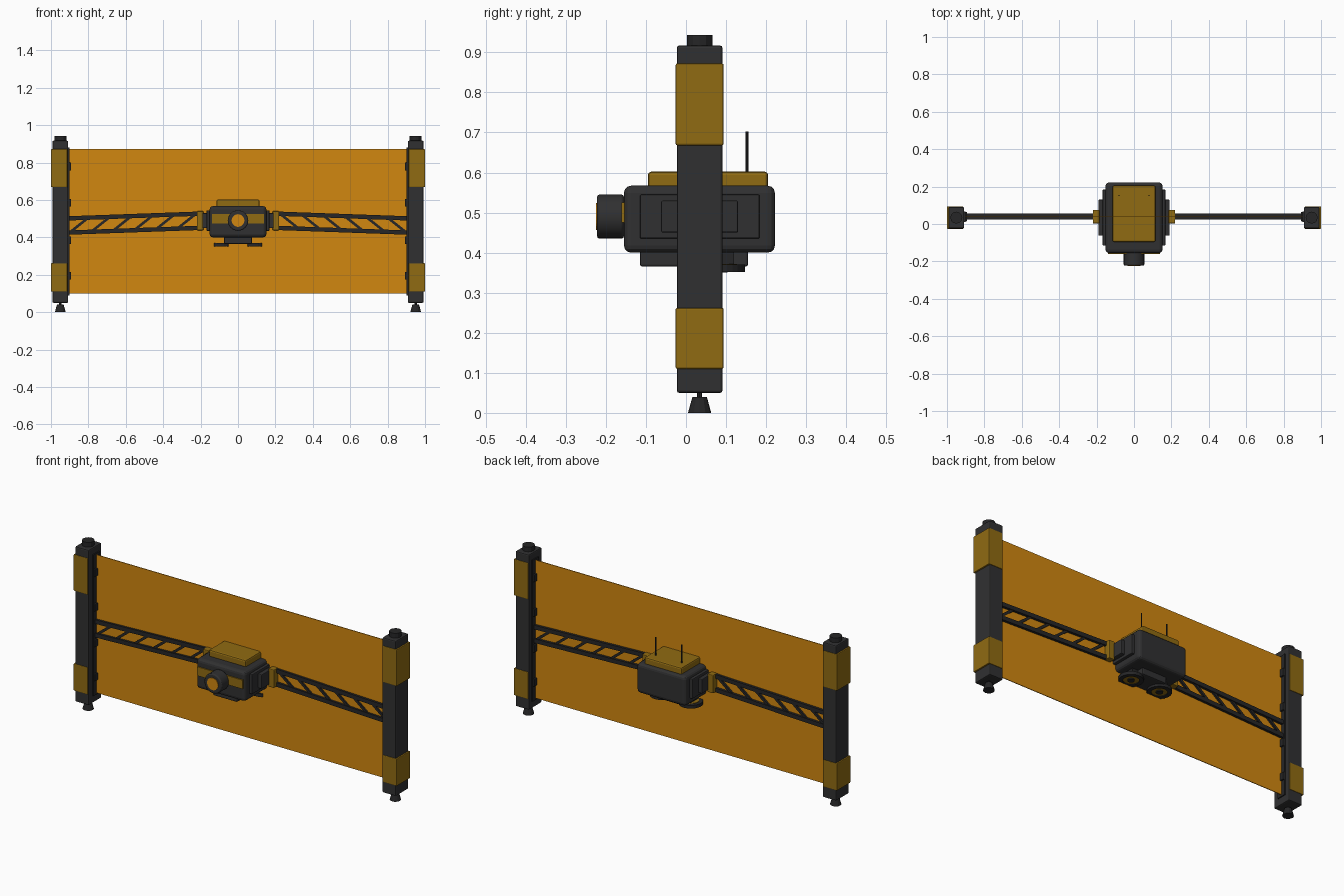
import bpy, bmesh, math
from mathutils import Vector, Matrix

if "Cube" in bpy.data.objects:
    bpy.data.objects.remove(bpy.data.objects["Cube"])


def material(name, rgb):
    m = bpy.data.materials.new(name)
    m.diffuse_color = (*rgb, 1)
    m.use_nodes = True
    m.node_tree.nodes["Principled BSDF"].inputs["Base Color"].default_value = m.diffuse_color
    return m


DARK = material("charcoal", (0.030, 0.030, 0.031))
BLACK = material("dark frame", (0.019, 0.019, 0.020))
GOLD = material("dull gold", (0.28, 0.147, 0.006))
ORANGE = material("orange sheet", (0.64, 0.245, 0.005))


def finish(name, bm, mat, bevel=0.0, segments=2):
    me = bpy.data.meshes.new(name)
    bm.to_mesh(me)
    bm.free()
    ob = bpy.data.objects.new(name, me)
    bpy.context.collection.objects.link(ob)
    me.materials.append(mat)
    if bevel:
        b = ob.modifiers.new("bevel", 'BEVEL')
        b.width, b.segments = bevel, segments
    return ob


def box(name, x, y, z, mat, bevel=0.0, segments=2):
    """Box from (min, max) ranges."""
    bm = bmesh.new()
    bmesh.ops.create_cube(bm, size=1)
    r = [sorted(v) for v in (x, y, z)]
    bmesh.ops.scale(bm, vec=[b - a for a, b in r], verts=bm.verts)
    bmesh.ops.translate(bm, vec=[(a + b) / 2 for a, b in r], verts=bm.verts)
    return finish(name, bm, mat, bevel, segments)


def cone(name, p, q, r1, r2, mat, sides=12, bevel=0.0):
    """Round part from p to q."""
    p, q = Vector(p), Vector(q)
    d = q - p
    m = Matrix.Translation((p + q) / 2) @ d.to_track_quat('Z', 'Y').to_matrix().to_4x4()
    bm = bmesh.new()
    bmesh.ops.create_cone(bm, cap_ends=True, segments=sides, radius1=r1, radius2=r2,
                          depth=d.length, matrix=m)
    return finish(name, bm, mat, bevel)


def beam(name, p, q, h, y, mat):
    """Flat bar in the xz plane of height h, from p to q, between the y values."""
    p, q = Vector((p[0], 0, p[1])), Vector((q[0], 0, q[1]))
    n = (q - p).normalized().cross(Vector((0, 1, 0))) * h / 2
    bm = bmesh.new()
    f = bm.faces.new([bm.verts.new(v + Vector((0, y[0], 0))) for v in (p - n, q - n, q + n, p + n)])
    g = bmesh.ops.extrude_face_region(bm, geom=[f])
    bmesh.ops.translate(bm, vec=(0, y[1] - y[0], 0),
                        verts=[v for v in g['geom'] if isinstance(v, bmesh.types.BMVert)])
    bmesh.ops.recalc_face_normals(bm, faces=bm.faces)
    return finish(name, bm, mat)


def ring(name, c, r_out, r_in, h, mat, sides=24):
    """Flat annulus standing on the z axis through c."""
    bm = bmesh.new()
    prof = [(r_in, -h / 2), (r_out, -h / 2), (r_out, h / 2), (r_in, h / 2)]
    loops = [[bm.verts.new((c[0] + r * math.cos(a), c[1] + r * math.sin(a), c[2] + z)) for r, z in prof]
             for a in (2 * math.pi * i / sides for i in range(sides))]
    for i in range(sides):
        a, b = loops[i], loops[(i + 1) % sides]
        for k in range(4):
            bm.faces.new((a[k], b[k], b[(k + 1) % 4], a[(k + 1) % 4]))
    bmesh.ops.recalc_face_normals(bm, faces=bm.faces)
    return finish(name, bm, mat)


YC = 0.034

# Stretched sheet between the posts
box("sheet", (-0.91, 0.91), (0.037, 0.041), (0.10, 0.872), ORANGE)

# Central body
box("body", (-0.152, 0.152), (-0.155, 0.222), (0.40, 0.567), DARK, 0.018, 3)
box("top_plate", (-0.115, 0.115), (-0.095, 0.205), (0.56, 0.602), GOLD, 0.008)
box("front_band", (-0.14, 0.14), (-0.161, -0.150), (0.475, 0.525), GOLD)
box("belly_tray", (-0.075, 0.075), (-0.115, 0.155), (0.365, 0.405), DARK, 0.006)

# Camera lens
barrel = cone("lens_barrel", (0, -0.155, 0.49), (0, -0.222, 0.49), 0.055, 0.055, DARK, 24, 0.006)
cone("lens_glass", (0, -0.215, 0.49), (0, -0.225, 0.49), 0.034, 0.034, ORANGE, 24)

for s, side in ((-1, "left"), (1, "right")):
    # Body side panels, arm hub and clamp
    box(side + "_side_panel", (s * 0.14, s * 0.168), (-0.115, 0.184), (0.435, 0.545), DARK, 0.004)
    box(side + "_arm_hub", (s * 0.16, s * 0.19), (-0.062, 0.13), (0.45, 0.53), DARK, 0.004)
    box(side + "_clamp", (s * 0.185, s * 0.22), (0.003, 0.075), (0.438, 0.54), GOLD, 0.004)

    # Antennas
    cone(side + "_antenna", (s * 0.08, 0.152, 0.59), (s * 0.08, 0.152, 0.703), 0.0035, 0.0035, BLACK, 8)

    # Round sensors under the belly
    c = (s * 0.09, 0.085, 0.361)
    ring(side + "_sensor_ring", c, 0.062, 0.04, 0.018, BLACK)
    cone(side + "_sensor_plate", (c[0], c[1], 0.356), (c[0], c[1], 0.372), 0.042, 0.042, GOLD, 24)
    cone(side + "_sensor_hub", (c[0], c[1], 0.351), (c[0], c[1], 0.36), 0.018, 0.018, BLACK, 16)
    box(side + "_sensor_mount", (s * 0.06, s * 0.11), (0.05, 0.12), (0.37, 0.405), BLACK)

    # Truss arm: two chords sloping outward, joined by diagonals
    def chord(x, up):
        return s * x, 0.489 - (x - 0.2) * 0.036 + (0.038 if up else -0.038)
    for up in (True, False):
        beam(side + ("_upper_chord" if up else "_lower_chord"), chord(0.2, up), chord(0.915, up),
             0.023, (0.025, 0.055), BLACK)
    for i in range(6):
        x = 0.225 + i * 0.115
        beam(side + "_truss_diagonal_%d" % i, chord(x, True), chord(x + 0.1, False),
             0.014, (0.029, 0.051), BLACK)

    # End post with inner rail, sheet clips, gold sleeves, cap and foot
    box(side + "_post", (s * 0.908, s * 0.992), (-0.023, 0.091), (0.05, 0.917), DARK, 0.006)
    box(side + "_rail", (s * 0.902, s * 0.915), (0.012, 0.066), (0.09, 0.88), BLACK)
    for i, z in enumerate((0.195, 0.385, 0.585, 0.778)):
        box(side + "_clip_%d" % i, (s * 0.893, s * 0.912), (0.014, 0.064), (z - 0.021, z + 0.021),
            BLACK, 0.003)
    for part, z in (("lower", (0.11, 0.262)), ("upper", (0.668, 0.872))):
        box(side + "_%s_sleeve" % part, (s * 0.912, s * 1.0), (-0.026, 0.094), z, GOLD, 0.004)
    x = s * 0.95
    cone(side + "_cap", (x, YC, 0.91), (x, YC, 0.943), 0.032, 0.032, BLACK, 12)
    cone(side + "_foot", (x, YC, 0), (x, YC, 0.04), 0.029, 0.018, BLACK, 12)
    cone(side + "_foot_stem", (x, YC, 0.035), (x, YC, 0.055), 0.006, 0.006, BLACK, 8)

# Smooth the round lens barrel while keeping sharp rims
bpy.context.view_layer.objects.active = barrel
barrel.select_set(True)
bpy.ops.object.shade_smooth_by_angle()
